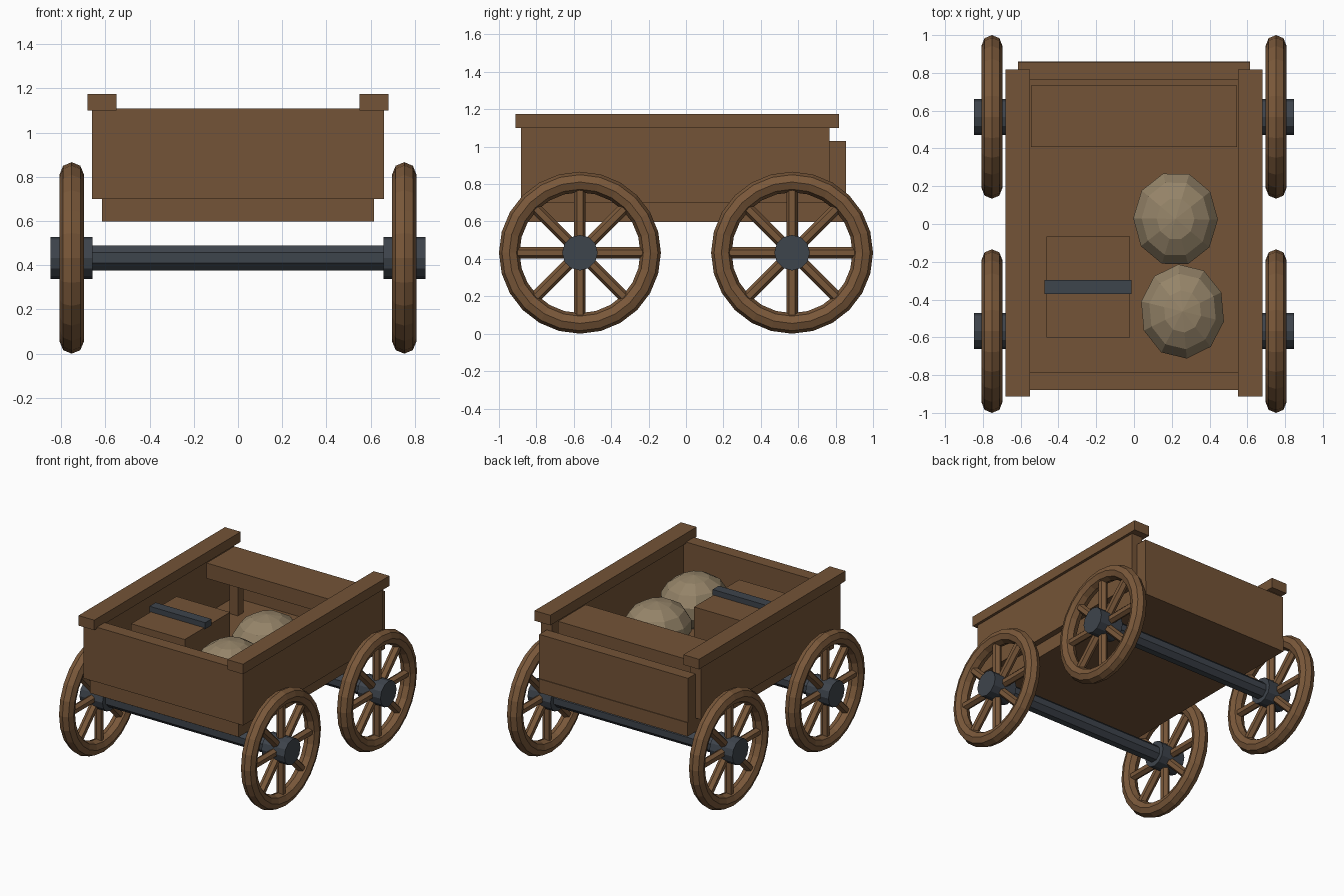
import bpy, bmesh, math
from mathutils import Matrix, Vector

if "Cube" in bpy.data.objects:
    bpy.data.objects.remove(bpy.data.objects["Cube"])


def material(name, rgb):
    m = bpy.data.materials.new(name)
    m.diffuse_color = (*rgb, 1)
    m.use_nodes = True
    m.node_tree.nodes["Principled BSDF"].inputs["Base Color"].default_value = m.diffuse_color
    return m


WOOD = material("brown wood", (0.175, 0.088, 0.038))
WHEEL_WOOD = material("wheel wood", (0.195, 0.098, 0.042))
IRON = material("dark iron", (0.048, 0.058, 0.072))
CLOTH = material("sack cloth", (0.30, 0.23, 0.14))


def finish(name, bm, mat):
    bmesh.ops.recalc_face_normals(bm, faces=bm.faces)
    me = bpy.data.meshes.new(name)
    bm.to_mesh(me)
    bm.free()
    me.materials.append(mat)
    ob = bpy.data.objects.new(name, me)
    bpy.context.collection.objects.link(ob)
    return ob


def box(name, x, y, z, mat=WOOD):
    """Box from (min, max) pairs."""
    bm = bmesh.new()
    size = [b - a for a, b in (x, y, z)]
    mid = [(a + b) / 2 for a, b in (x, y, z)]
    bmesh.ops.create_cube(bm, size=1, matrix=Matrix.Translation(mid) @ Matrix.Diagonal((*size, 1)))
    return finish(name, bm, mat)


def add_rod(bm, centre, direction, length, radius, sides, turn=0.0):
    rot = Vector(direction).to_track_quat('Z', 'Y').to_matrix().to_4x4()
    bmesh.ops.create_cone(bm, cap_ends=True, segments=sides, radius1=radius, radius2=radius, depth=length,
                          matrix=Matrix.Translation(centre) @ rot @ Matrix.Rotation(turn, 4, 'Z'))


def rim(name, centre, major, minor, n=24, m=8):
    """Ring lying in the YZ plane."""
    bm = bmesh.new()
    rings = []
    for i in range(n):
        a = 2 * math.pi * i / n
        ring = []
        for j in range(m):
            b = 2 * math.pi * j / m
            r = major + minor * math.cos(b)
            ring.append(bm.verts.new(Vector(centre) + Vector((minor * math.sin(b), r * math.cos(a), r * math.sin(a)))))
        rings.append(ring)
    for i in range(n):
        p, q = rings[i], rings[(i + 1) % n]
        for j in range(m):
            k = (j + 1) % m
            bm.faces.new((p[j], q[j], q[k], p[k]))
    return finish(name, bm, WHEEL_WOOD)


# Wagon bed
box("floor", (-0.615, 0.615), (-0.87, 0.86), (0.597, 0.70))
box("front_panel", (-0.615, 0.615), (-0.88, -0.787), (0.70, 1.11))
box("tailgate", (-0.615, 0.615), (0.765, 0.855), (0.70, 1.03))
for side, s in (("left", -1), ("right", 1)):
    def span(a, b):
        return tuple(sorted((s * a, s * b)))
    box(side + "_wall", span(0.57, 0.66), (-0.882, 0.767), (0.70, 1.10))
    box(side + "_rail", span(0.55, 0.68), (-0.912, 0.817), (1.10, 1.175))
    box(side + "_bench_leg", span(0.376, 0.444), (0.536, 0.604), (0.69, 0.99))

# Bench at the back
box("bench", (-0.545, 0.545), (0.407, 0.733), (0.985, 1.10))

# Cargo: crate with strap, two sacks
box("crate", (-0.463, -0.02), (-0.60, -0.066), (0.70, 1.053))
box("crate_strap", (-0.473, -0.012), (-0.37, -0.297), (1.045, 1.093), IRON)
for name, centre, turn in (("back_sack", (0.22, 0.027, 0.88), 0.3), ("front_sack", (0.257, -0.463, 0.88), 0.1)):
    bm = bmesh.new()
    bmesh.ops.create_uvsphere(bm, u_segments=10, v_segments=7, radius=1,
                              matrix=Matrix.Translation(centre) @ Matrix.Diagonal((0.23, 0.257, 0.187, 1))
                              @ Matrix.Rotation(turn, 4, 'Z'))
    finish(name, bm, CLOTH)

# Running gear: axles, hubs, spokes and rims
AXLE_Z = 0.433
for end, y in (("front", -0.567), ("back", 0.567)):
    bm = bmesh.new()
    add_rod(bm, (0, y, AXLE_Z), (1, 0, 0), 1.4, 0.062, 8, math.pi / 8)
    finish(end + "_axle", bm, IRON)
    for side, s in (("left", -1), ("right", 1)):
        c = Vector((s * 0.752, y, AXLE_Z))
        label = end + "_" + side
        rim(label + "_rim", c, 0.378, 0.055)
        bm = bmesh.new()
        add_rod(bm, c, (1, 0, 0), 0.19, 0.095, 12)
        finish(label + "_hub", bm, IRON)
        bm = bmesh.new()
        for k in range(8):
            a = k * math.pi / 4
            d = Vector((0, math.cos(a), math.sin(a)))
            add_rod(bm, c + d * 0.21, d, 0.29, 0.031, 6)
        finish(label + "_spokes", bm, WHEEL_WOOD)
